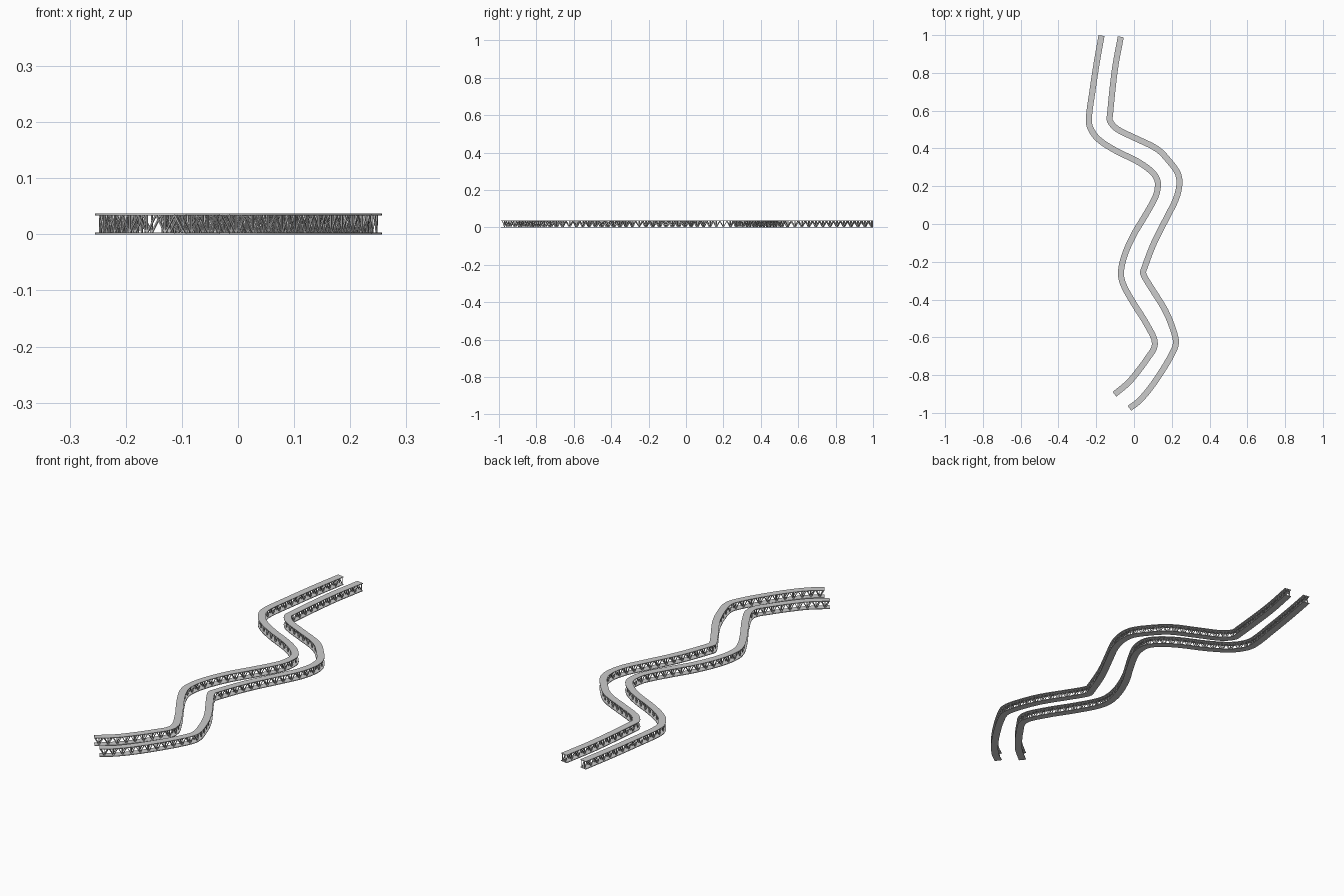
import bpy, bmesh, math
from mathutils import Vector
from mathutils.geometry import interpolate_bezier

if "Cube" in bpy.data.objects:
    bpy.data.objects.remove(bpy.data.objects["Cube"])

H = 0.037       # beam height
T = 0.003       # flange thickness
FW = 0.016      # flange half width
WEB = 0.0075    # lattice half spacing
BAR = 0.0014    # lattice bar half thickness
PITCH = 0.038   # lattice panel length

LEFT = [(-.172, .997), (-.198, .85), (-.222, .69), (-.239, .56), (-.232, .51), (-.19, .45),
        (-.10, .39), (.015, .333), (.085, .285), (.121, .24), (.126, .195), (.111, .138),
        (.048, .026), (-.005, -.063), (-.053, -.175), (-.069, -.265), (-.053, -.328),
        (0, -.423), (.069, -.534), (.111, -.635), (.069, -.714), (.005, -.80),
        (-.037, -.847), (-.103, -.901)]
RIGHT = [(-.07, .991), (-.101, .82), (-.127, .58), (-.127, .545), (-.09, .503), (-.005, .46),
         (.122, .397), (.19, .328), (.233, .265), (.24, .206), (.222, .132), (.175, .037),
         (.106, -.10), (.053, -.238), (.048, -.262), (.085, -.328), (.164, -.455),
         (.206, -.556), (.222, -.63), (.201, -.688), (.138, -.794), (.074, -.884),
         (.021, -.942), (-.024, -.975)]


def smooth_path(pts):
    p = [Vector((x, y, 0)) for x, y in pts]
    tan = []
    for i in range(len(p)):
        a, b = p[max(i - 1, 0)], p[min(i + 1, len(p) - 1)]
        tan.append((b - a).normalized())
    out = [p[0]]
    for i in range(len(p) - 1):
        d = (p[i + 1] - p[i]).length / 3
        out += interpolate_bezier(p[i], p[i] + tan[i] * d, p[i + 1] - tan[i + 1] * d, p[i + 1], 5)[1:]
    return out


def resample(path, pitch):
    lens = [(b - a).length for a, b in zip(path, path[1:])]
    total = sum(lens)
    n = round(total / pitch)
    out, i, acc = [], 0, 0
    for k in range(n + 1):
        s = total * k / n
        while i < len(lens) - 1 and acc + lens[i] < s:
            acc += lens[i]
            i += 1
        out.append(path[i].lerp(path[i + 1], min(1, (s - acc) / lens[i])))
    return out


def sides(path):
    out = []
    for i in range(len(path)):
        t = (path[min(i + 1, len(path) - 1)] - path[max(i - 1, 0)]).normalized()
        out.append(Vector((-t.y, t.x, 0)))
    return out


def finish(bm, name):
    bmesh.ops.recalc_face_normals(bm, faces=bm.faces)
    me = bpy.data.meshes.new(name)
    bm.to_mesh(me)
    bm.free()
    bpy.context.collection.objects.link(bpy.data.objects.new(name, me))


def flange(path, z, name):
    bm = bmesh.new()
    rings = []
    for p, s in zip(path, sides(path)):
        rings.append([bm.verts.new(p + s * w + Vector((0, 0, h))) for w, h in
                      ((-FW, z), (FW, z), (FW, z + T), (-FW, z + T))])
    for a, b in zip(rings, rings[1:]):
        for j in range(4):
            bm.faces.new((a[j], a[(j + 1) % 4], b[(j + 1) % 4], b[j]))
    bm.faces.new(rings[0])
    bm.faces.new(rings[-1])
    finish(bm, name)


def bar(bm, a, b, side):
    u = (b - a).cross(side).normalized() * BAR
    s = side * BAR
    ends = [[bm.verts.new(c + u * i + s * j) for i, j in ((-1, -1), (1, -1), (1, 1), (-1, 1))]
            for c in (a, b)]
    for j in range(4):
        bm.faces.new((ends[0][j], ends[0][(j + 1) % 4], ends[1][(j + 1) % 4], ends[1][j]))
    bm.faces.new(ends[0])
    bm.faces.new(ends[1])


def lattice(path, name):
    bm = bmesh.new()
    nodes = resample(path, PITCH / 2)
    nrm = sides(nodes)
    lo, hi = Vector((0, 0, T * .7)), Vector((0, 0, H - T * .7))
    for sgn in (-1, 1):
        line = [p + s * WEB * sgn for p, s in zip(nodes, nrm)]
        for i in range(len(line) - 1):
            # alternating diagonals with a post at every upper joint
            a, b = (lo, hi) if i % 2 == 0 else (hi, lo)
            bar(bm, line[i] + a, line[i + 1] + b, nrm[i])
            if i % 2 == 0:
                bar(bm, line[i] + lo, line[i] + hi, nrm[i])
    finish(bm, name)


for label, pts in (("left", LEFT), ("right", RIGHT)):
    path = smooth_path(pts)
    flange(path, 0, label + "_bottom_flange")
    flange(path, H - T, label + "_top_flange")
    lattice(path, label + "_lattice_web")
